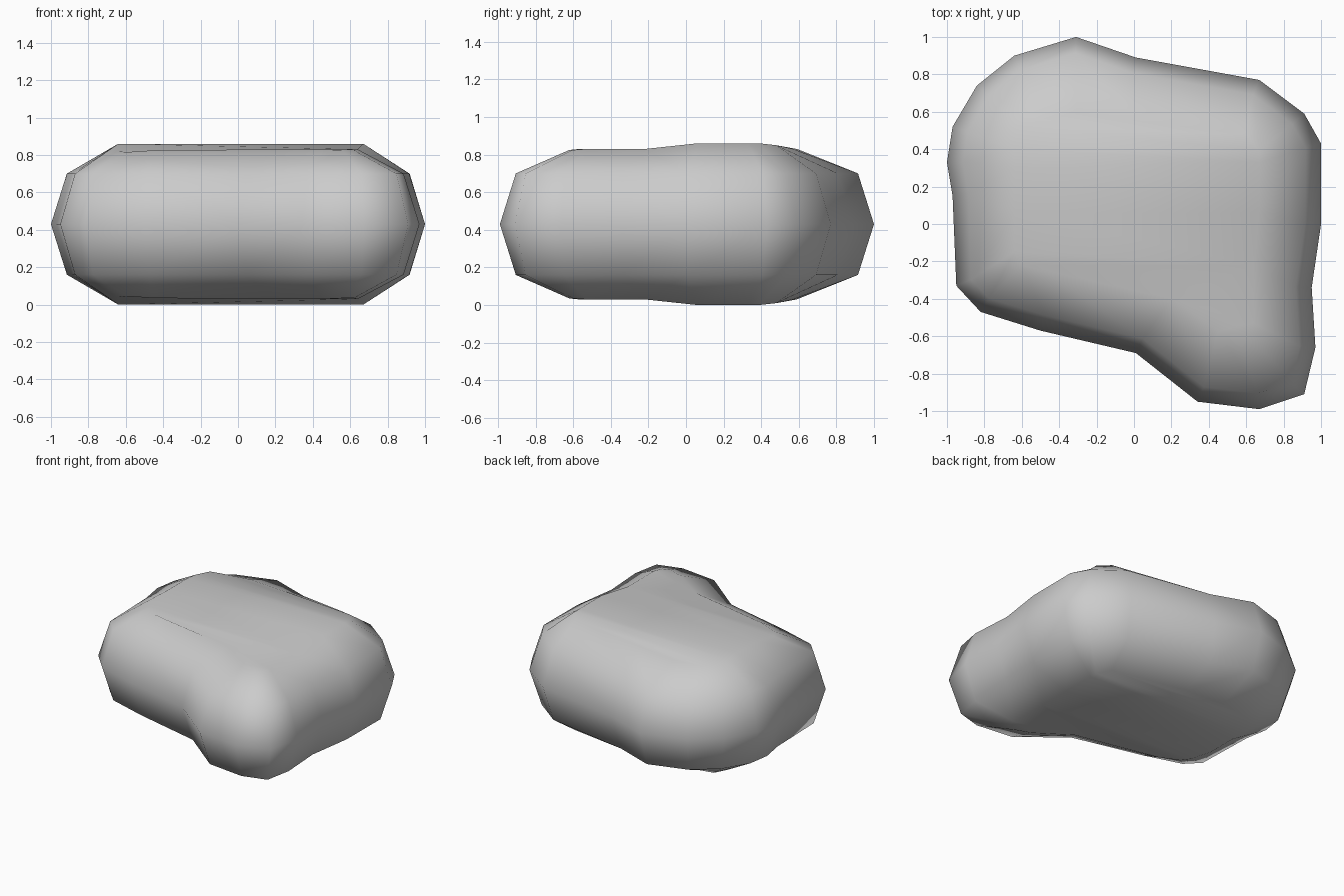
import bpy, bmesh
from mathutils import Vector

if "Cube" in bpy.data.objects:
    bpy.data.objects.remove(bpy.data.objects["Cube"])

MID = 0.43  # height of the symmetry plane

# outline at mid height (x, y) and matching rim of the flat cap (x, y, half height)
outline = [(-.31, 1), (.01, .89), (.67, .77), (.91, .59), (1, .43),
           (1, 0), (.95, -.34), (.97, -.66), (.91, -.91), (.67, -.99),
           (.34, -.95), (.01, -.69), (-.5, -.57), (-.82, -.47), (-.95, -.33),
           (-.97, .15), (-1, .33), (-.97, .52), (-.84, .74), (-.64, .9)]
cap = [(-.31, .59, .4), (0, .57, .4), (.6, .48, .42), (.67, .39, .43), (.67, .33, .43),
       (.67, .06, .43), (.64, -.22, .4), (.64, -.53, .4), (.62, -.6, .395), (.56, -.62, .395),
       (.45, -.57, .4), (.2, -.4, .4), (-.45, -.27, .395), (-.6, -.22, .385), (-.64, -.15, .39),
       (-.64, .06, .43), (-.64, .3, .43), (-.64, .4, .42), (-.6, .52, .41), (-.5, .56, .4)]
# cap faces as indices into the rim
cap_faces = [(0, 1, 2, 19), (19, 2, 18), (18, 2, 3, 17), (17, 3, 4, 16), (16, 4, 5, 15),
             (15, 5, 6, 14), (14, 6, 11, 12, 13), (11, 6, 7, 10), (10, 7, 8, 9)]

n = len(outline)
pts = [Vector(p) for p in outline]


def inset(i, d):
    """Outline point moved inward along its averaged normal."""
    t = (pts[i] - pts[i - 1]).normalized() + (pts[(i + 1) % n] - pts[i]).normalized()
    t.normalize()
    return pts[i] + Vector((t.y, -t.x)) * d


bm = bmesh.new()
mid = [bm.verts.new((p.x, p.y, MID)) for p in pts]
for s in (1, -1):
    # shoulder ring, cap rim and cap, mirrored about the middle
    shoulder = [bm.verts.new((*inset(i, .085), MID + s * .27)) for i in range(n)]
    rim = [bm.verts.new((x, y, MID + s * h)) for x, y, h in cap]
    for a, b in ((mid, shoulder), (shoulder, rim)):
        for i in range(n):
            j = (i + 1) % n
            bm.faces.new((a[i], a[j], b[j], b[i]))
    for f in cap_faces:
        bm.faces.new([rim[i] for i in f])
bmesh.ops.recalc_face_normals(bm, faces=bm.faces)
for f in bm.faces:
    f.smooth = True

me = bpy.data.meshes.new("rounded_stone")
bm.to_mesh(me)
bm.free()
bpy.context.collection.objects.link(bpy.data.objects.new("rounded_stone", me))
